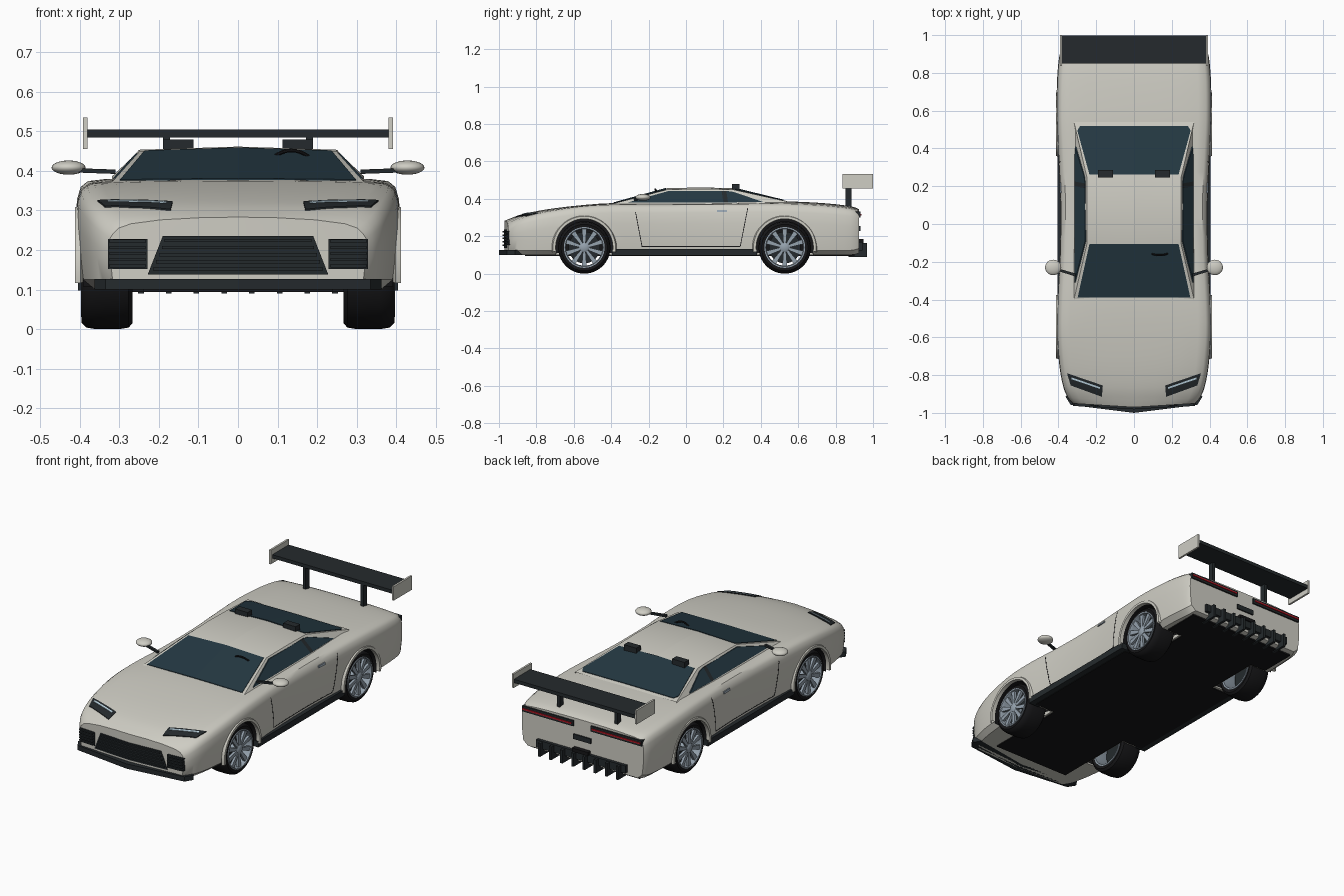
import bpy, bmesh, math
from mathutils import Vector
from mathutils.bvhtree import BVHTree

if "Cube" in bpy.data.objects:
    bpy.data.objects.remove(bpy.data.objects["Cube"])


def material(name, rgb):
    m = bpy.data.materials.new(name)
    m.diffuse_color = (*rgb, 1)
    m.use_nodes = True
    m.node_tree.nodes["Principled BSDF"].inputs["Base Color"].default_value = m.diffuse_color
    return m


PAINT = material("paint", (0.62, 0.61, 0.55))
GLASS = material("glass", (0.018, 0.04, 0.055))
TRIM = material("trim", (0.018, 0.023, 0.026))
BLACK = material("black", (0.008, 0.008, 0.009))
STEEL = material("steel", (0.30, 0.36, 0.42))
LAMP = material("lamp", (0.55, 0.72, 0.82))
RED = material("red", (0.5, 0.01, 0.02))


def smooth(ob, angle=35):
    bpy.ops.object.select_all(action='DESELECT')
    ob.select_set(True)
    bpy.context.view_layer.objects.active = ob
    bpy.ops.object.shade_smooth_by_angle(angle=math.radians(angle))


def finish(name, bm, mat, mirror=False, soft=0):
    bmesh.ops.recalc_face_normals(bm, faces=bm.faces)
    me = bpy.data.meshes.new(name)
    bm.to_mesh(me)
    bm.free()
    me.materials.append(mat)
    ob = bpy.data.objects.new(name, me)
    bpy.context.collection.objects.link(ob)
    if soft:
        smooth(ob, soft)
    if mirror:
        ob.modifiers.new("mirror", 'MIRROR').use_mirror_merge = False
    return ob


def skin(bm, rows, closed=False):
    """Quad faces between rows of points."""
    vs = [[bm.verts.new(p) for p in r] for r in rows]
    n = len(vs[0])
    for a, b in zip(vs, vs[1:]):
        for i in range(n if closed else n - 1):
            bm.faces.new((a[i], a[(i + 1) % n], b[(i + 1) % n], b[i]))


def thicken(bm, vec):
    ext = bmesh.ops.extrude_face_region(bm, geom=bm.faces[:], use_keep_orig=True)
    bmesh.ops.translate(bm, vec=vec, verts=[v for v in ext['geom'] if isinstance(v, bmesh.types.BMVert)])


def prism(name, pts, vec, mat, mirror=False):
    bm = bmesh.new()
    bm.faces.new([bm.verts.new(p) for p in pts])
    thicken(bm, vec)
    return finish(name, bm, mat, mirror)


def box(name, x, y, z, mat, mirror=False):
    return prism(name, [(x[0], y[0], z[0]), (x[1], y[0], z[0]), (x[1], y[1], z[0]), (x[0], y[1], z[0])],
                 (0, 0, z[1] - z[0]), mat, mirror)


def lathe(name, prof, y, z, mat, a0=0, a1=360, n=40, closed=False):
    """Spin (x, radius) points round a wheel axle, on both sides of the car."""
    bm = bmesh.new()
    rows = []
    for i in range(n + 1):
        a = math.radians(a0 + (a1 - a0) * i / n)
        rows.append([(x, y + r * math.cos(a), z + r * math.sin(a)) for x, r in prof])
    skin(bm, rows, closed)
    bmesh.ops.remove_doubles(bm, verts=bm.verts, dist=1e-5)
    return finish(name, bm, mat, True, 40)


# Body shell: lofted stations (y, half width, centre top z, shoulder z, bottom z)
STATIONS = [(-.95, .325, .283, .255, .10), (-.92, .35, .297, .275, .10), (-.86, .375, .32, .302, .10),
            (-.75, .395, .343, .33, .10), (-.58, .408, .364, .357, .10), (-.40, .405, .377, .368, .10),
            (-.15, .392, .378, .368, .10), (.12, .39, .378, .37, .10), (.35, .40, .383, .373, .10),
            (.55, .409, .386, .373, .10), (.75, .408, .376, .362, .10), (.88, .397, .36, .347, .10),
            (.925, .382, .345, .333, .11)]


def section(y, w, zt, zs, zb):
    h, d = zs - zb, zt - zs
    pts = [(0, zb), (.9, zb), (.975, zb + .025), (.993, zb + .08), (1, zb + .62 * h), (.993, zb + .84 * h),
           (.972, zs - .014), (.93, zs), (.83, zs + .4 * d), (.6, zs + .75 * d), (.3, zs + .94 * d), (0, zt)]
    k = min(1, max(0, (-.8 - y) / .15)) * .02
    return [Vector((f * w, y - k * (1 - f), z)) for f, z in pts]


def spline(p0, p1, p2, p3, t):
    return p1 + .5 * t * (p2 - p0 + t * (2 * p0 - 5 * p1 + 4 * p2 - p3 + t * (3 * p1 - 3 * p2 + p3 - p0)))


rows, last = [], len(STATIONS) - 1
for i in range(last):
    near = [STATIONS[min(max(j, 0), last)] for j in range(i - 1, i + 3)]
    for t in (0, 1 / 3, 2 / 3):
        rows.append(section(*[spline(*vals, t) for vals in zip(*near)]))
rows.append(section(*STATIONS[-1]))
bm = bmesh.new()
skin(bm, rows)
for end in (rows[0], rows[-1]):
    skin(bm, [end, [Vector((0, end[0].y, p.z)) for p in end]])
bmesh.ops.remove_doubles(bm, verts=bm.verts, dist=1e-5)
bmesh.ops.mirror(bm, geom=bm.verts[:] + bm.edges[:] + bm.faces[:], axis='X', merge_dist=1e-4)
bmesh.ops.recalc_face_normals(bm, faces=bm.faces)
surface = BVHTree.FromBMesh(bm)
body = finish("body_shell", bm, PAINT)

# Wheel arch openings
WHEELS = {"front": -.544, "rear": .528}
for end, wy in WHEELS.items():
    for s in (1, -1):
        bpy.ops.mesh.primitive_cylinder_add(vertices=48, radius=.155, depth=.25, location=(s * .375, wy, .14),
                                            rotation=(0, math.pi / 2, 0))
        cutter = bpy.context.object
        cutter.name = "arch_cutter"
        cutter.hide_render = True
        mod = body.modifiers.new("arch", 'BOOLEAN')
        mod.operation, mod.solver, mod.object = 'DIFFERENCE', 'EXACT', cutter
        bpy.context.view_layer.objects.active = body
        bpy.ops.object.modifier_apply(modifier=mod.name)
        bpy.data.objects.remove(cutter)
smooth(body, 35)


def drape(name, quad, axis, mat, off=.004, n=8):
    """Lay a flat quad on the body, seen along an axis, as a thin mirrored skin."""
    a, b, c, d = [Vector(q) for q in quad]
    ray = Vector({'x': (-1, 0, 0), 'y': (0, 1, 0), 'z': (0, 0, -1)}[axis])
    bm, grid = bmesh.new(), []
    for i in range(n + 1):
        row = []
        for j in range(n + 1):
            p = a.lerp(b, i / n).lerp(d.lerp(c, i / n), j / n)
            o = Vector({'x': (0, p.x, p.y), 'y': (p.x + 1e-4, 0, p.y), 'z': (p.x, p.y, 0)}[axis]) - 2 * ray
            hit = surface.ray_cast(o, ray)[0] or surface.find_nearest(o + ray)[0]
            row.append(hit - ray * off)
        grid.append(row)
    skin(bm, grid)
    thicken(bm, ray * (off + .004))
    return finish(name, bm, mat, True, 30)


# Cabin with crowned roof
bm = bmesh.new()
skin(bm, [[(0, y, z + c), (w, y, z), (.32, y, .368)] for y, w, z, c in
          [(-.40, .318, .372, .002), (-.1, .248, .45, .007), (.08, .25, .453, .008),
           (.25, .25, .45, .007), (.54, .318, .386, .002)]])
finish("cabin", bm, PAINT, True, 20)
prism("windshield", [(0, -.388, .381), (.298, -.388, .378), (.236, -.106, .4515), (0, -.106, .459)],
      (0, 0, -.008), GLASS, True)
prism("rear_window", [(0, .262, .459), (.236, .262, .4515), (.3, .495, .3995), (.285, .52, .394), (0, .52, .396)],
      (0, 0, -.008), GLASS, True)


def side_glass(name, pts, mat):
    prism(name, [(.324 - (z - .372) / .078 * .071, y, z) for y, z in pts], (-.008, 0, 0), mat, True)


side_glass("side_window", [(-.31, .381), (.20, .381), (.19, .443), (-.09, .443)], GLASS)
side_glass("quarter_window", [(.225, .381), (.41, .384), (.255, .437), (.215, .443)], GLASS)
side_glass("door_pillar", [(.20, .381), (.225, .381), (.215, .443), (.19, .443)], TRIM)

# Interior pieces that show through the glass
box("headrest", (.112, .19), (.245, .285), (.38, .479), TRIM, True)
bpy.ops.mesh.primitive_torus_add(location=(.135, -.138, .395), rotation=(math.radians(-65), 0, 0),
                                 major_radius=.062, minor_radius=.005, major_segments=32, minor_segments=8)
wheel = bpy.context.object
wheel.name = "steering_wheel"
wheel.data.materials.append(BLACK)
smooth(wheel)

# Front end
drape("headlight", [(.355, -.79), (.165, -.855), (.17, -.915), (.335, -.855)], 'z', TRIM)
drape("headlight_strip", [(.33, -.812), (.18, -.864), (.18, -.873), (.33, -.822)], 'z', LAMP, off=.007)
drape("grille", [(0, .235), (.19, .235), (.228, .138), (0, .138)], 'y', TRIM)
drape("side_intake", [(.228, .228), (.328, .228), (.328, .152), (.228, .152)], 'y', TRIM)
for i in range(5):
    z, w = .152 + .018 * i, .214 - .0072 * i
    drape("grille_slat", [(0, z + .004), (w, z + .004), (w, z - .004), (0, z - .004)], 'y', TRIM, off=.011)
    z = .16 + .0155 * i
    drape("intake_slat", [(.234, z + .004), (.324, z + .004), (.324, z - .004), (.234, z - .004)], 'y', TRIM, off=.013)
prism("front_splitter", [(0, -1, .1), (.335, -.958, .1), (.362, -.915, .1), (.335, -.875, .1), (0, -.93, .1)],
      (0, 0, .027), TRIM, True)

# Doors, mirrors and skirts
for name, quad in {"front_door_seam": [(-.272, .33), (-.268, .33), (-.233, .145), (-.237, .145)],
                   "rear_door_seam": [(.328, .35), (.332, .35), (.292, .145), (.288, .145)],
                   "lower_door_seam": [(-.237, .147), (.29, .147), (.29, .143), (-.237, .143)]}.items():
    drape(name, quad, 'x', BLACK, off=.001)
drape("door_handle", [(.165, .341), (.22, .341), (.22, .330), (.165, .330)], 'x', STEEL, off=.006, n=3)
box("side_skirt", (.34, .404), (-.395, .38), (.097, .131), TRIM, True)
prism("mirror_stalk", [(.31, -.278, .392), (.42, -.243, .396), (.42, -.23, .396), (.31, -.262, .392)],
      (0, 0, .011), TRIM, True)
bm = bmesh.new()
bmesh.ops.create_uvsphere(bm, u_segments=24, v_segments=14, radius=1)
bmesh.ops.scale(bm, vec=(.043, .041, .018), verts=bm.verts)
bmesh.ops.translate(bm, vec=(.428, -.23, .408), verts=bm.verts)
finish("door_mirror", bm, PAINT, True, 60)

# Floor, stepped in around the wheels
for name, w, y in [("floor", .24, (-.86, .9)), ("floor_sides", .37, (-.38, .365)), ("floor_rear", .34, (.69, .9))]:
    box(name, (-w, w), y, (.094, .102), BLACK)

# Rear end
box("tail_light_housing", (.055, .375), (.90, .934), (.300, .331), TRIM, True)
box("tail_light", (.065, .37), (.93, .939), (.312, .320), RED, True)
box("plate_panel", (-.055, .055), (.92, .932), (.228, .256), TRIM)
box("exhaust", (-.05, .05), (.92, .95), (.165, .185), BLACK)
box("diffuser", (-.28, .28), (.90, .943), (.125, .168), TRIM)
for i in range(8):
    x = -.245 + .07 * i
    box("diffuser_fin", (x - .007, x + .007), (.87, .967), (.09, .165), TRIM)

# Wing
box("wing_blade", (-.38, .38), (.85, .998), (.484, .504), TRIM)
box("wing_endplate", (.38, .391), (.836, 1), (.455, .534), PAINT, True)
box("wing_post", (.172, .19), (.852, .884), (.345, .487), TRIM, True)

# Wheels and arches
for end, wy in WHEELS.items():
    for part, prof, mat, opts in [
            ("_arch_liner", [(.252, 0), (.252, .1535), (.392, .1535)], BLACK, dict(a0=-12, a1=192)),
            ("_arch_lip", [(.392, .152), (.412, .153), (.412, .167), (.398, .173)], PAINT,
             dict(a0=-8, a1=188, closed=True)),
            ("_tyre", [(.272, .106), (.266, .124), (.276, .136), (.30, .14), (.36, .14), (.384, .136),
                       (.395, .124), (.391, .106)], BLACK, dict(closed=True)),
            ("_rim", [(.266, .108), (.266, .099), (.385, .097), (.397, .102), (.397, .109), (.33, .106)],
             STEEL, dict(closed=True)),
            ("_brake_disc", [(.335, 0), (.335, .085), (.35, .085), (.35, 0)], TRIM, {}),
            ("_hub", [(.345, .028), (.392, .025), (.397, .018), (.397, 0)], STEEL, dict(n=20))]:
        lathe(end + part, prof, wy, .14, mat, **opts)
    for i in range(10):
        a = math.radians(36 * i + 18)
        u, v = Vector((0, math.cos(a), math.sin(a))), Vector((0, -math.sin(a), math.cos(a)))
        c = Vector((.377, wy, .14))
        prism(end + "_spoke", [c + u * .018 - v * .007, c + u * .101 - v * .013,
                               c + u * .101 + v * .013, c + u * .018 + v * .007], (.014, 0, 0), STEEL, True)
